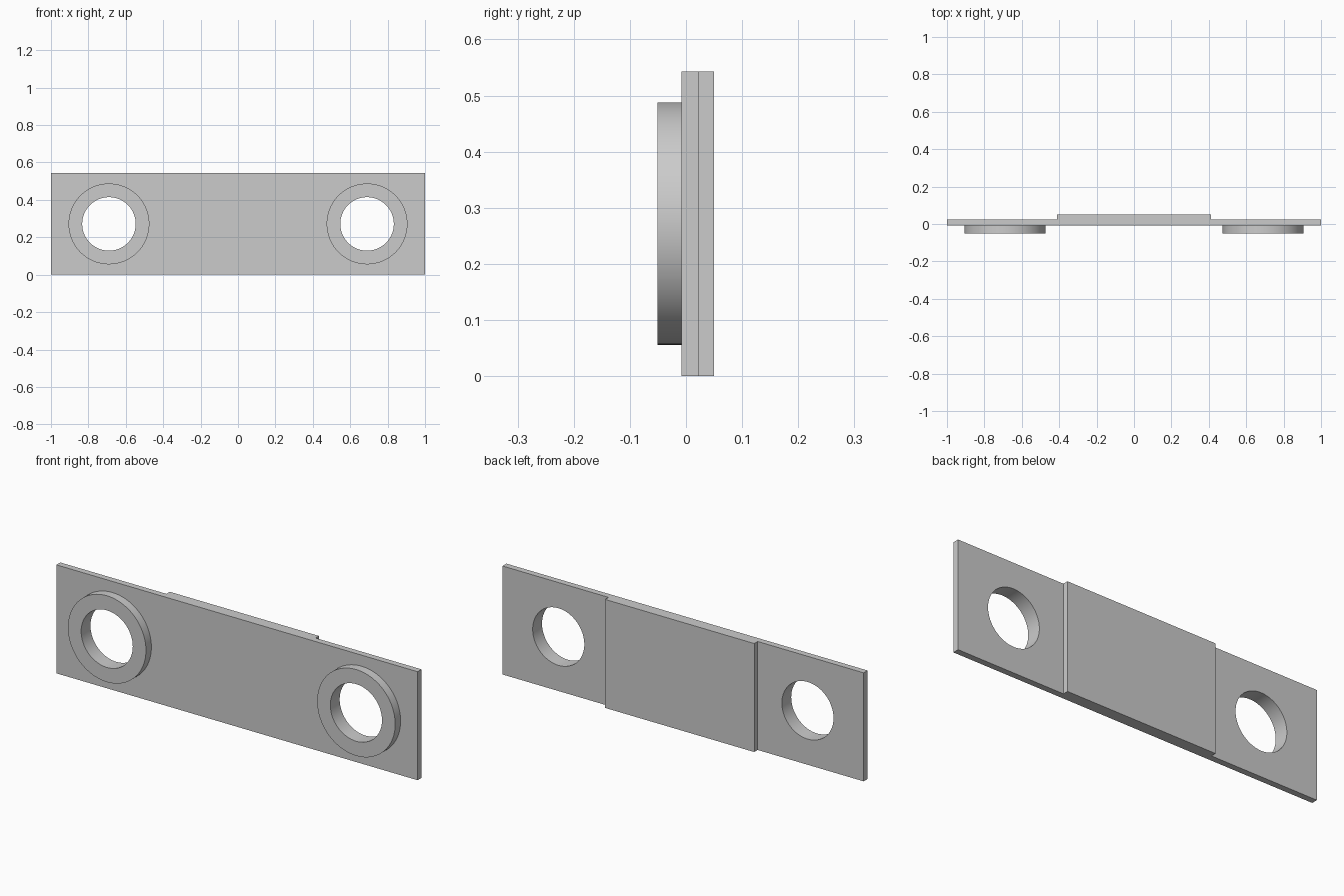
import bpy, bmesh, math
from mathutils import Matrix, Vector

cube = bpy.data.objects.get("Cube")
if cube:
    bpy.data.objects.remove(cube, do_unlink=True)

HEIGHT = 0.543
FRONT, STEP, BACK = -0.008, 0.023, 0.05
RING_FRONT = -0.051
HOLE_X, HOLE_R, RING_R = 0.69, 0.143, 0.216
PAD_X = 0.413

grey = bpy.data.materials.new("light grey")
grey.use_nodes = True
grey.diffuse_color = (0.6, 0.6, 0.6, 1)
grey.node_tree.nodes["Principled BSDF"].inputs["Base Color"].default_value = (0.6, 0.6, 0.6, 1)


def finish(name, bm):
    bmesh.ops.recalc_face_normals(bm, faces=bm.faces)
    mesh = bpy.data.meshes.new(name)
    bm.to_mesh(mesh)
    bm.free()
    mesh.materials.append(grey)
    obj = bpy.data.objects.new(name, mesh)
    bpy.context.collection.objects.link(obj)
    return obj


def cylinder(name, x, radius, y0, y1):
    bm = bmesh.new()
    place = Matrix.Translation((x, (y0 + y1) / 2, HEIGHT / 2)) @ Matrix.Rotation(math.pi / 2, 4, "X")
    bmesh.ops.create_cone(bm, cap_ends=True, segments=96, radius1=radius, radius2=radius,
                          depth=y1 - y0, matrix=place)
    return finish(name, bm)


def combine(target, other, operation):
    mod = target.modifiers.new(operation.title(), "BOOLEAN")
    mod.operation = operation
    mod.solver = "EXACT"
    mod.object = other
    bpy.context.view_layer.objects.active = target
    bpy.ops.object.modifier_apply(modifier=mod.name)
    bpy.data.objects.remove(other, do_unlink=True)


# Plate with a thicker pad in the middle of its back
half = [(1, FRONT), (1, STEP), (PAD_X, STEP), (PAD_X, BACK)]
profile = half + [(-x, y) for x, y in reversed(half)]
bm = bmesh.new()
base = bm.faces.new([bm.verts.new((x, y, 0)) for x, y in profile])
top = bmesh.ops.extrude_face_region(bm, geom=[base])
bmesh.ops.translate(bm, vec=Vector((0, 0, HEIGHT)),
                    verts=[v for v in top["geom"] if isinstance(v, bmesh.types.BMVert)])
plate = finish("stepped_plate", bm)

# Raised front collars, then holes through everything
for side in (-1, 1):
    combine(plate, cylinder("collar", side * HOLE_X, RING_R, RING_FRONT, 0), "UNION")
    combine(plate, cylinder("hole_cutter", side * HOLE_X, HOLE_R, -0.2, 0.2), "DIFFERENCE")

bpy.ops.object.select_all(action="DESELECT")
plate.select_set(True)
bpy.context.view_layer.objects.active = plate
bpy.ops.object.shade_smooth_by_angle(angle=math.radians(30))
